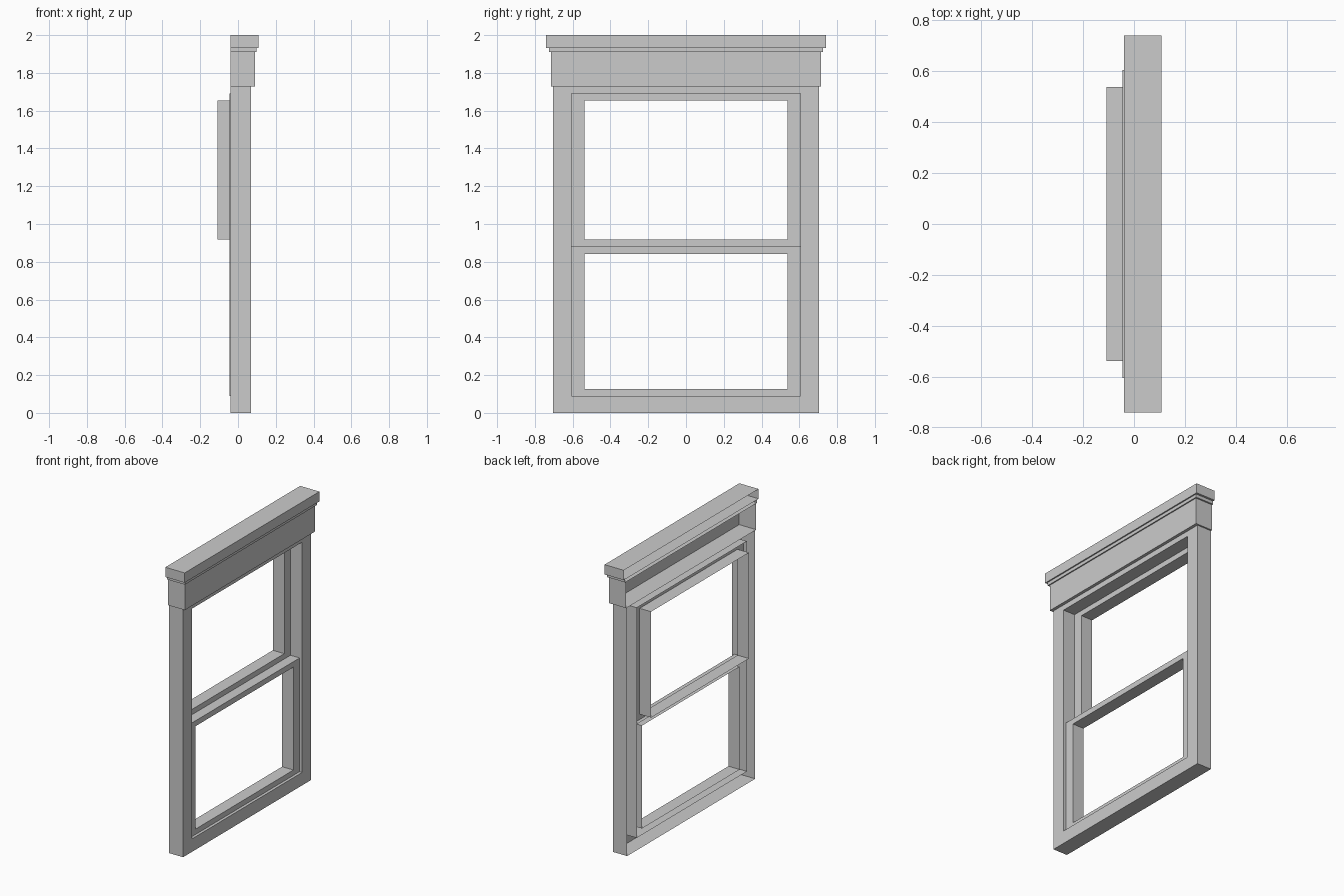
import bpy
import bmesh

if "Cube" in bpy.data.objects:
    bpy.data.objects.remove(bpy.data.objects["Cube"])


def shell(name, loops, skip=(), fill=False):
    """Skin a run of rectangles (x, half_width, z_low, z_high) in the YZ plane.
    skip holds (strip, side) pairs; sides are 0 bottom, 1 +y, 2 top, 3 -y."""
    bm = bmesh.new()
    rings = []
    for x, w, lo, hi in loops:
        corners = ((-w, lo), (w, lo), (w, hi), (-w, hi))
        rings.append([bm.verts.new((x, y, z)) for y, z in corners])
    for s, (a, b) in enumerate(zip(rings, rings[1:])):
        for i in range(4):
            if (s, i) not in skip:
                j = (i + 1) % 4
                bm.faces.new((a[i], a[j], b[j], b[i]))
    if fill:
        bm.faces.new(rings[-1])
    bmesh.ops.delete(bm, geom=[v for v in bm.verts if not v.link_faces],
                     context='VERTS')
    mesh = bpy.data.meshes.new(name)
    bm.to_mesh(mesh)
    bm.free()
    obj = bpy.data.objects.new(name, mesh)
    bpy.context.collection.objects.link(obj)
    return obj


BACK = -0.04      # open back of the casing
REVEAL = -0.045   # back edge of the casing opening

# Outer casing: sides, front face and opening reveal (header closes the top)
shell("casing", [(BACK, 0.703, 0, 1.727), (0.07, 0.703, 0, 1.727),
                 (0.07, 0.605, 0.09, 1.69), (REVEAL, 0.605, 0.09, 1.69)],
      skip={(0, 2)})

# Lower sash: top ledge, front face and glass opening reveal
shell("lower_sash", [(REVEAL, 0.605, 0.09, 0.88), (0.05, 0.605, 0.09, 0.88),
                     (0.05, 0.537, 0.127, 0.842), (-0.037, 0.537, 0.127, 0.842)],
      skip={(0, 0), (0, 1), (0, 3)})

# Upper sash, set further back
shell("upper_sash", [(-0.02, 0.605, 0.88, 1.69), (-0.02, 0.537, 0.917, 1.653),
                     (-0.108, 0.537, 0.917, 1.653)])

# Header: three open-backed boxes stepping outward; only the cap has a top
for name, x, w, lo, hi in (("header_board", 0.091, 0.714, 1.727, 1.91),
                           ("header_moulding", 0.099, 0.725, 1.91, 1.932),
                           ("header_cap", 0.108, 0.74, 1.932, 2.0)):
    skip = () if name == "header_cap" else {(0, 2)}
    shell(name, [(BACK, w, lo, hi), (x, w, lo, hi)], skip, fill=True)
